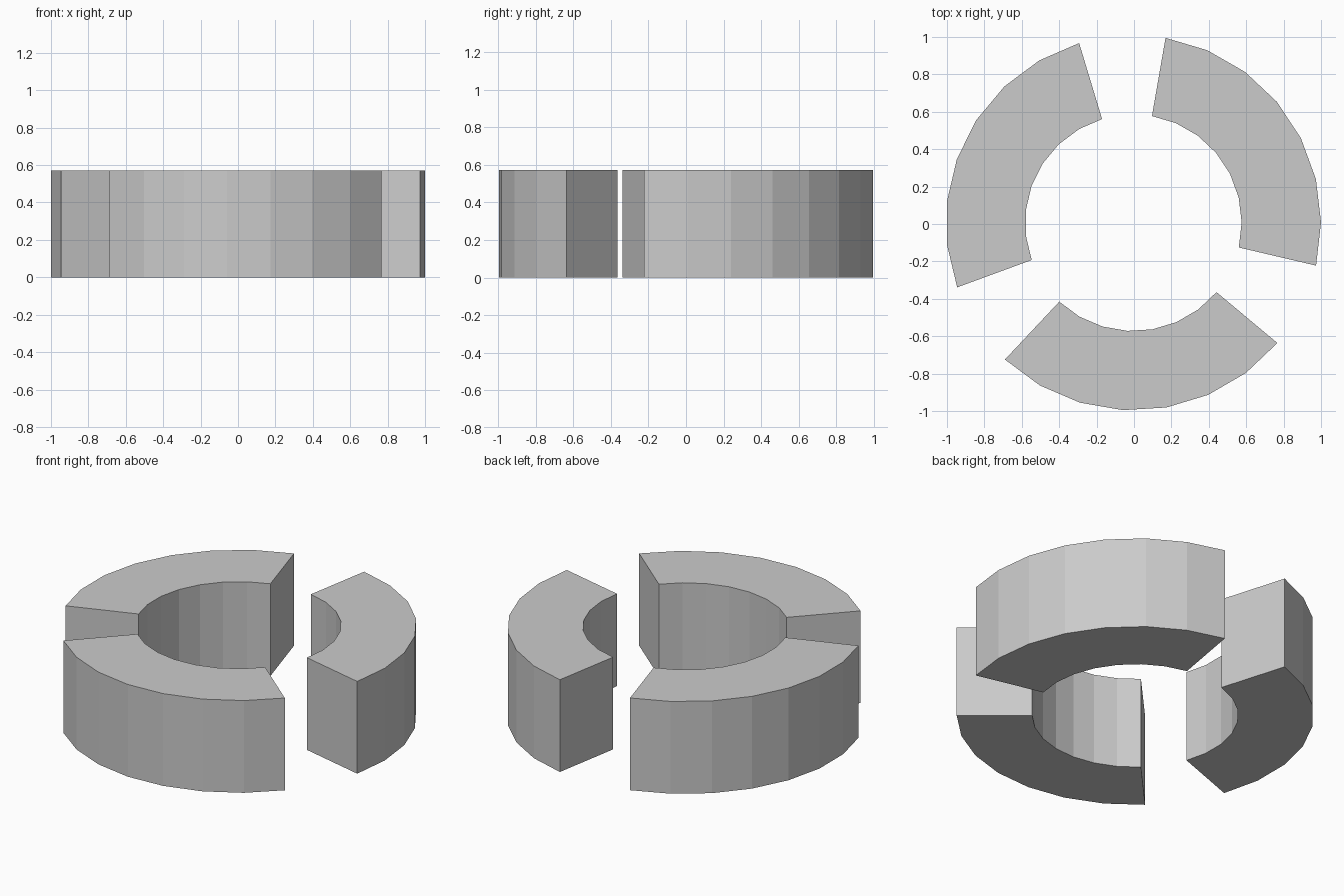
import bpy, bmesh
from math import radians, cos, sin

if "Cube" in bpy.data.objects:
    bpy.data.objects.remove(bpy.data.objects["Cube"])

R_OUT, R_IN, HEIGHT = 1.0033, 0.579, 0.572
CX, CY = -0.0033, 0.0067
STEP = 360 / 27          # ring of 27 sides, 7 kept and 2 skipped per third
SIDES = 7


def ring_segment(name, start):
    """Extruded arc block with flat faces."""
    bm = bmesh.new()
    rows = []
    for i in range(SIDES + 1):
        a = radians(start + i * STEP)
        rows.append([bm.verts.new((CX + r * cos(a), CY + r * sin(a), z))
                     for r, z in ((R_IN, 0), (R_OUT, 0), (R_OUT, HEIGHT), (R_IN, HEIGHT))])
    # inner, outer, top and bottom walls
    for p, q in zip(rows, rows[1:]):
        for k in range(4):
            n = (k + 1) % 4
            bm.faces.new((p[k], p[n], q[n], q[k]))
    # end caps
    bm.faces.new(rows[0])
    bm.faces.new(rows[-1])
    bmesh.ops.recalc_face_normals(bm, faces=bm.faces)
    mesh = bpy.data.meshes.new(name)
    bm.to_mesh(mesh)
    bm.free()
    bpy.context.collection.objects.link(bpy.data.objects.new(name, mesh))


# three equal blocks around the ring
for name, start in (("right_ring_segment", -13.2),
                    ("left_ring_segment", 106.8),
                    ("front_ring_segment", 226.8)):
    ring_segment(name, start)
